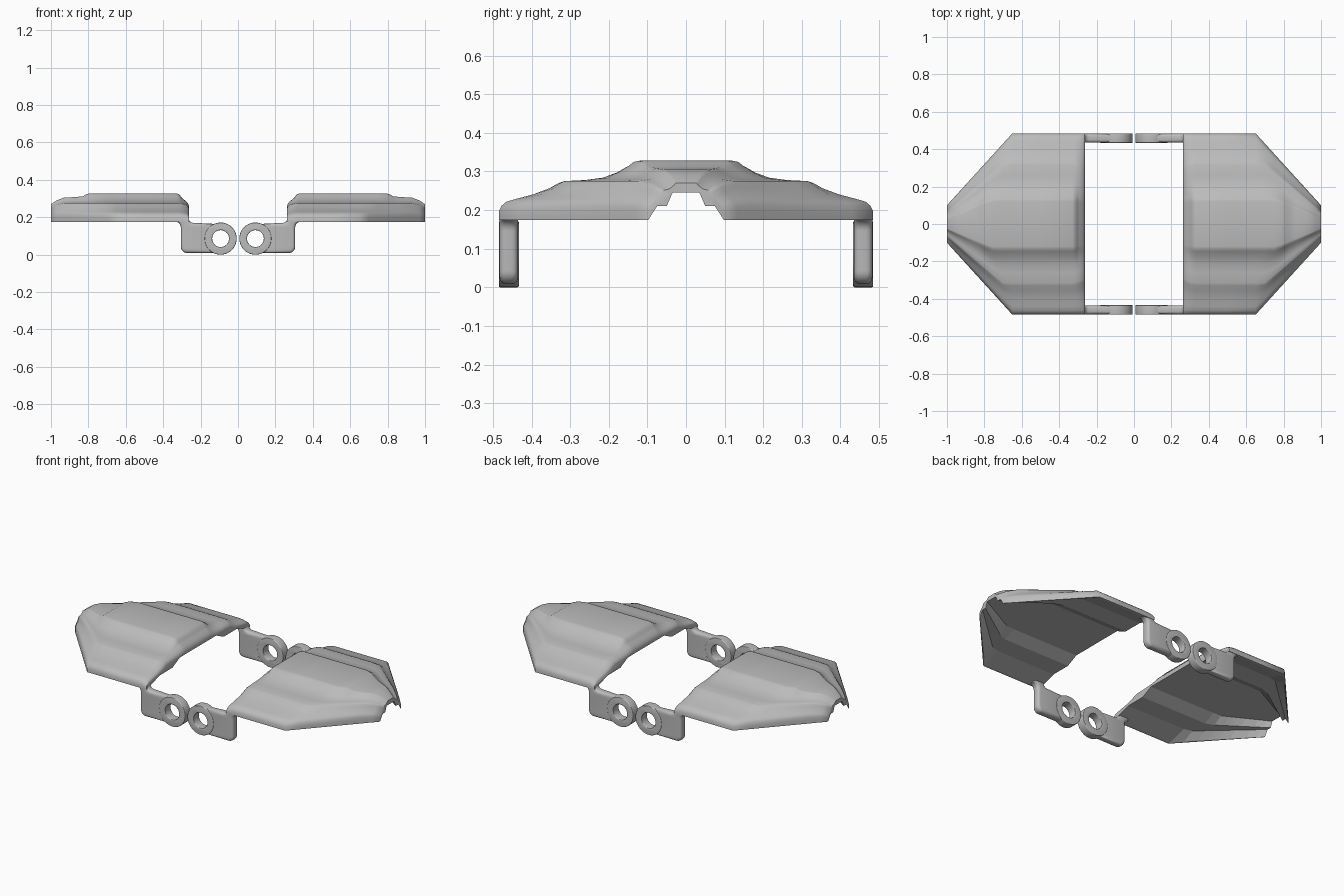
import bpy, bmesh, math
from mathutils import Matrix

if "Cube" in bpy.data.objects:
    bpy.data.objects.remove(bpy.data.objects["Cube"])

grey = bpy.data.materials.new("plain grey")
grey.use_nodes = True
grey.diffuse_color = (0.5, 0.5, 0.5, 1)
grey.node_tree.nodes["Principled BSDF"].inputs["Base Color"].default_value = (0.5, 0.5, 0.5, 1)

BASE = 0.175      # height of the lower rim
TERRACE = 0.278   # height of the middle terrace
TIP_SCALE = 0.206


def finish(obj, axes, angle):
    """Material, smooth shading and mirroring."""
    obj.data.materials.clear()
    obj.data.materials.append(grey)
    bpy.ops.object.select_all(action='DESELECT')
    obj.select_set(True)
    bpy.context.view_layer.objects.active = obj
    bpy.ops.object.shade_smooth_by_angle(angle=math.radians(angle))
    mod = obj.modifiers.new("mirror", 'MIRROR')
    mod.use_axis = axes
    mod.use_mirror_merge = False


def link(name, data):
    obj = bpy.data.objects.new(name, data)
    bpy.context.scene.collection.objects.link(obj)
    return obj


# Terraced shell: half sections (y, z), centre to rim, top skin and faceted underside
outer = [(0, .328), (.12, .328), (.135, .325), (.148, .315), (.18, .297),
         (.215, .284), (.26, .278), (.315, .275), (.33, .27), (.355, .256),
         (.395, .241), (.44, .229), (.465, .222), (.478, .211), (.485, .196), (.485, BASE)]
inner = [(0, .245), (.17, .245), (.24, .211), (.36, .211), (.474, BASE)]

# Stations along x: top skin height, extra height of the plateau
stations = [(.262, .72, .3), (.266, .82, .3), (.275, .9, .35), (.29, .96, .45),
            (.303, .99, .6), (.312, 1, .85), (.33, 1, 1), (.5, 1, 1),
            (.65, 1, 1), (.7, 1, 1), (.75, 1, 1), (.79, 1, 1),
            (.81, 1, .9), (.83, 1, .68), (.87, 1, .6),
            (.93, 1, .54), (.97, .9, .5), (1, .75, .48)]


def taper(x, y):
    """Narrow the section towards the outer tip."""
    start = .80 - .15 * min(1, abs(y) / .47)
    t = max(0, (x - start) / (1 - start))
    return y * (1 + (TIP_SCALE - 1) * t)


def skin_point(x, y, z, skin, plateau):
    """Round the terrace corners at the inner edge and set the height."""
    near = max(0, (.34 - x) / .08)
    pinch = 1 - .1 * near ** 2 * (1 - (abs(y) / .485) ** 4)
    z = min(z, TERRACE) + max(0, z - TERRACE) * plateau
    return (x, taper(x, y) * pinch, BASE + (z - BASE) * skin)


def full(half):
    return [(-y, z) for y, z in reversed(half[1:])] + half


bm = bmesh.new()
rings = []
for x, skin, plateau in stations:
    points = [skin_point(x, y, z, skin, plateau) for y, z in full(outer)]
    points += [(x, taper(x, y), z) for y, z in reversed(full(inner))]
    rings.append([bm.verts.new(p) for p in points])
n = len(rings[0])
for a, b in zip(rings, rings[1:]):
    for i in range(n):
        j = (i + 1) % n
        bm.faces.new((a[i], a[j], b[j], b[i]))
bm.faces.new(rings[0])
bm.faces.new(rings[-1])
bmesh.ops.recalc_face_normals(bm, faces=bm.faces)
mesh = bpy.data.meshes.new("shell")
bm.to_mesh(mesh)
bm.free()
shell = link("shell", mesh)
finish(shell, (True, False, False), 48)
for face in mesh.polygons:
    if face.normal.z < -.3:
        face.use_smooth = False


# Hinge brackets: flat outlines in (x, z), extruded with rounded edges
def plate(name, outlines, half, bevel, angle):
    curve = bpy.data.curves.new(name, 'CURVE')
    curve.dimensions = '2D'
    curve.fill_mode = 'BOTH'
    curve.extrude = half - bevel
    curve.bevel_depth = bevel
    curve.bevel_resolution = 3
    curve.offset = -bevel
    for pts in outlines:
        spline = curve.splines.new('POLY')
        spline.points.add(len(pts) - 1)
        for p, (x, z) in zip(spline.points, pts):
            p.co = (x, z, 0, 1)
        spline.use_cyclic_u = True
    temp = link(name + "_outline", curve)
    bpy.context.view_layer.update()
    graph = bpy.context.evaluated_depsgraph_get()
    mesh = bpy.data.meshes.new_from_object(temp.evaluated_get(graph))
    bpy.data.objects.remove(temp)
    # weld the fill to the rounded sides
    bm = bmesh.new()
    bm.from_mesh(mesh)
    bmesh.ops.remove_doubles(bm, verts=bm.verts, dist=.0002)
    bm.to_mesh(mesh)
    bm.free()
    mesh.transform(Matrix.Translation((0, -.459, 0)) @ Matrix.Rotation(math.pi / 2, 4, 'X'))
    finish(link(name, mesh), (True, True, False), angle)


def arc(cx, cz, r, a0, a1, steps):
    return [(cx + r * math.cos(math.radians(a0 + (a1 - a0) * i / steps)),
             cz + r * math.sin(math.radians(a0 + (a1 - a0) * i / steps)))
            for i in range(steps + 1)]


eye = arc(.093, .086, .086, 0, 360, 40)[:-1]
hole = arc(.093, .086, .045, 360, 0, 32)[:-1]
plate("hinge_eye", [eye, hole], .026, .004, 30)

arm = [(.11, .164), (.143, .125), (.143, .047), (.12, .010)]
arm += arc(.272, .043, .034, -90, 0, 8)
arm += arc(.336, .146, .03, 180, 100, 6)
arm += [(.33, .198), (.264, .198)]
arm += arc(.239, .195, .025, 0, -90, 6)
plate("hinge_arm", [arm], .024, .016, 60)
